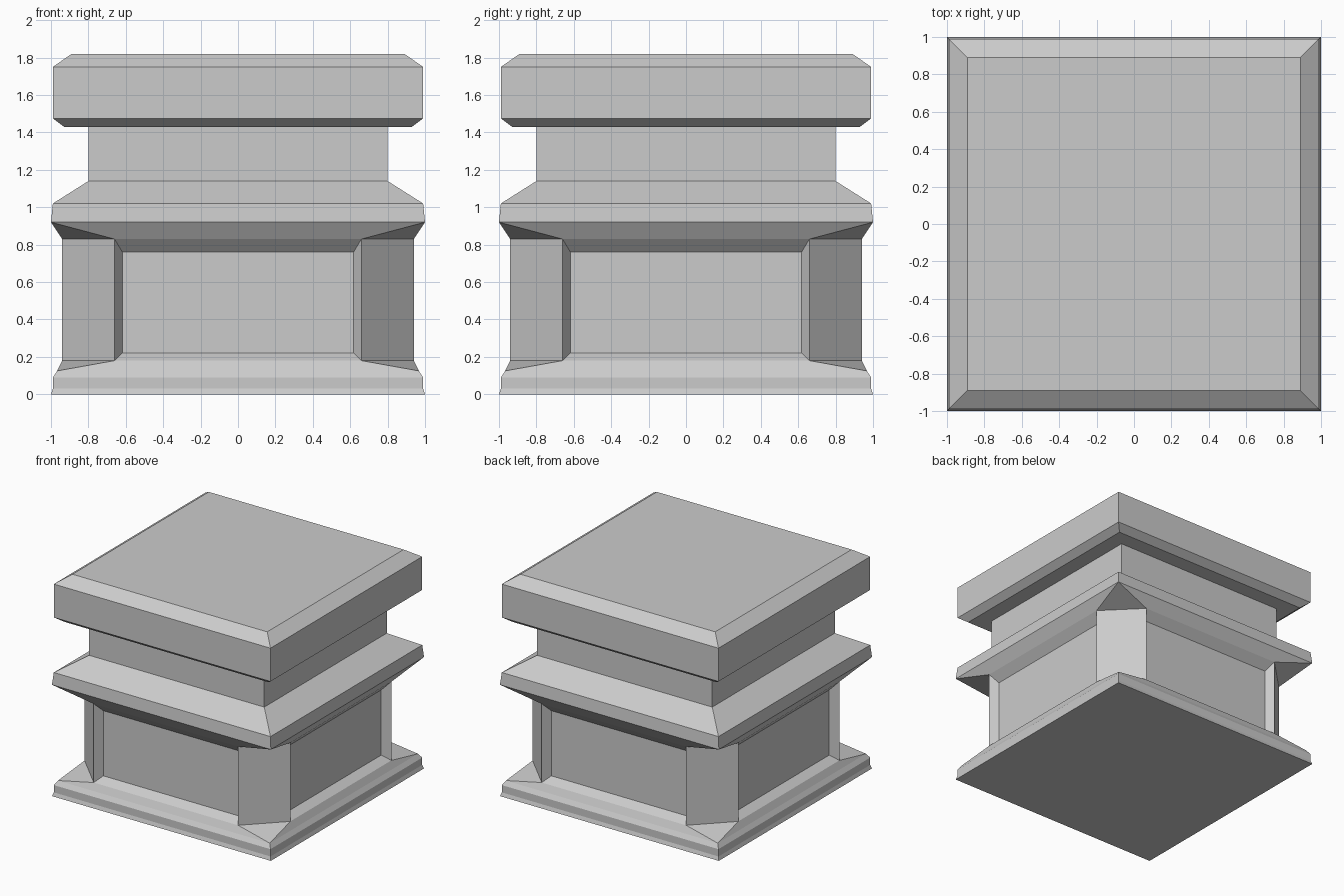
import bpy
import bmesh

cube = bpy.data.objects.get("Cube")
if cube:
    bpy.data.objects.remove(cube, do_unlink=True)

GREY = (0.6, 0.6, 0.6, 1.0)
stone = bpy.data.materials.new("grey stone")
stone.use_nodes = True
stone.diffuse_color = GREY
stone.node_tree.nodes["Principled BSDF"].inputs["Base Color"].default_value = GREY


def ring(bm, half, flat, z):
    """Square outline with cut corners; flat == half gives sharp corners."""
    h, c = half, flat
    corners = [(c, -h), (h, -c), (h, c), (c, h), (-c, h), (-h, c), (-h, -c), (-c, -h)]
    return [bm.verts.new((x, y, z)) for x, y in corners]


# Moulding levels from the ground up: half width, half flat side, height
levels = [
    (1.0, 1.0, 0.0), (0.99, 0.99, 0.03), (0.99, 0.99, 0.09),        # plinth
    (0.967, 0.967, 0.125), (0.94, 0.66, 0.18), (0.94, 0.66, 0.83),  # body
    (1.0, 1.0, 0.92), (0.99, 0.99, 1.02),                           # ledge
    (0.80, 0.80, 1.14), (0.80, 0.80, 1.43),                         # neck
    (0.93, 0.93, 1.43), (0.99, 0.99, 1.475),                        # cap
    (0.99, 0.99, 1.75), (0.89, 0.89, 1.82),
]

bm = bmesh.new()
rings = [ring(bm, *level) for level in levels]
panels = []
for low, high in zip(rings, rings[1:]):
    is_body = low is rings[4]
    for i in range(8):
        j = (i + 1) % 8
        if low[i].co == low[j].co and high[i].co == high[j].co:
            continue  # sharp corner needs no chamfer face
        face = bm.faces.new((low[i], low[j], high[j], high[i]))
        if is_body and i % 2:
            panels.append(face)
bm.faces.new(list(reversed(rings[0])))
bm.faces.new(rings[-1])
bm.normal_update()

# Recessed panel on each side, with a deeper slope along its top
bmesh.ops.inset_individual(bm, faces=panels, thickness=0.042, depth=-0.065,
                           use_even_offset=True)
for face in panels:
    for v in face.verts:
        if v.co.z > 0.5:
            v.co.z = 0.76

# Close the sharp corners
bmesh.ops.remove_doubles(bm, verts=bm.verts, dist=0.0005)
bmesh.ops.recalc_face_normals(bm, faces=bm.faces)

mesh = bpy.data.meshes.new("pedestal")
bm.to_mesh(mesh)
bm.free()
mesh.materials.append(stone)
pedestal = bpy.data.objects.new("pedestal", mesh)
bpy.context.collection.objects.link(pedestal)
